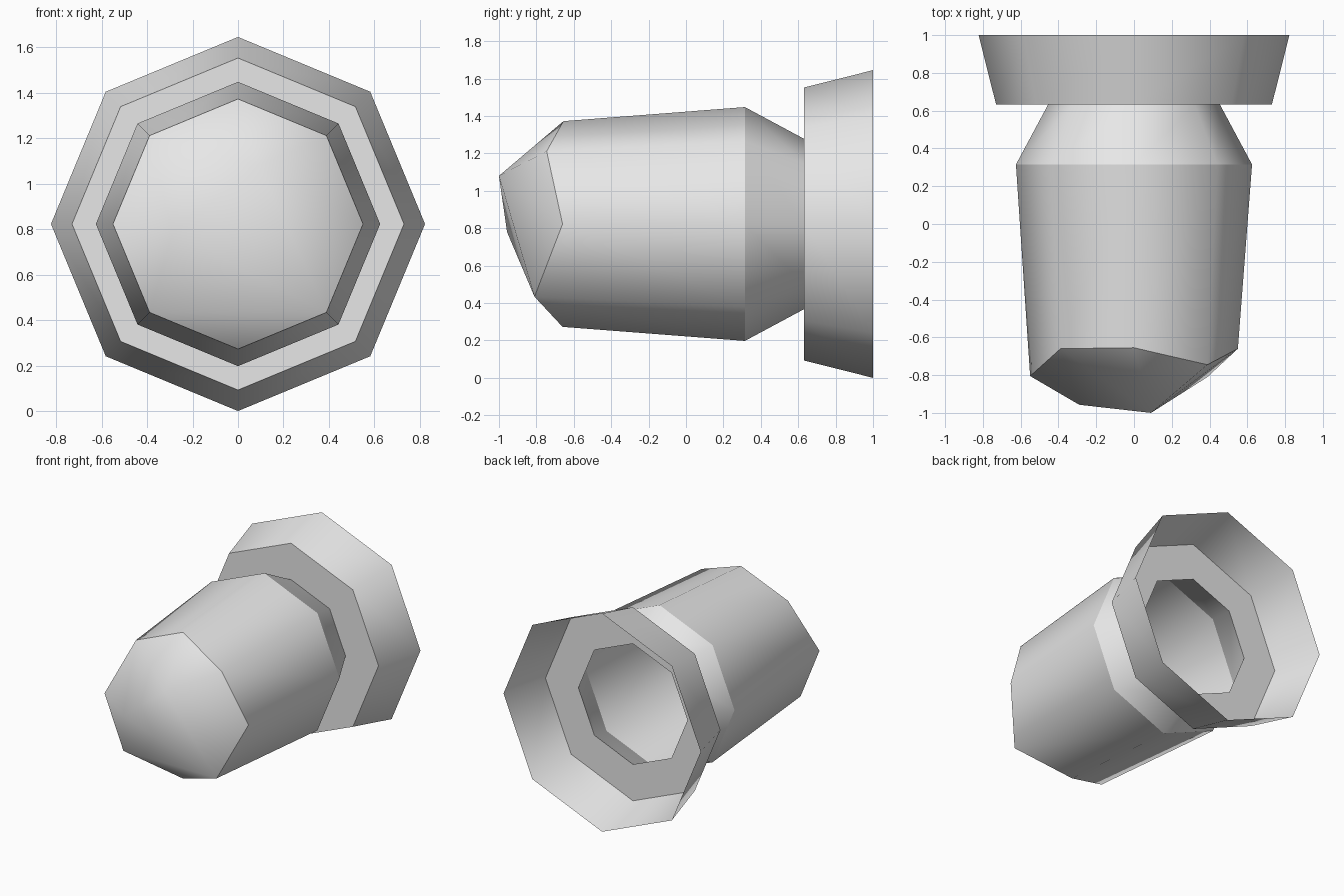
import bpy, bmesh, math

if "Cube" in bpy.data.objects:
    bpy.data.objects.remove(bpy.data.objects["Cube"])

CZ = 0.8225   # height of the long axis
N = 8         # sides

mat = bpy.data.materials.new("light grey")
mat.diffuse_color = (0.8, 0.8, 0.8, 1)
mat.use_nodes = True
mat.node_tree.nodes["Principled BSDF"].inputs["Base Color"].default_value = mat.diffuse_color


def ring(ys, r):
    """Octagon around the y axis, first corner on top, going towards +x."""
    if not isinstance(ys, (list, tuple)):
        ys = [ys] * N
    return [(r * math.sin(2 * math.pi * i / N), ys[i],
             CZ + r * math.cos(2 * math.pi * i / N)) for i in range(N)]


def make(name, points, faces, smooth=True, face_front=False):
    bm = bmesh.new()
    vs = [bm.verts.new(p) for p in points]
    for f in faces:
        face = bm.faces.new([vs[i] for i in f])
        face.smooth = smooth
        face.normal_update()
        if face_front and face.normal.y > 0:
            face.normal_flip()
    me = bpy.data.meshes.new(name)
    bm.to_mesh(me)
    bm.free()
    me.materials.append(mat)
    ob = bpy.data.objects.new(name, me)
    bpy.context.collection.objects.link(ob)
    return ob


def band(name, a, b, smooth=True):
    """Open strip between two rings; separate strips keep the rims crisp."""
    faces = [(i, (i + 1) % N, N + (i + 1) % N, N + i) for i in range(N)]
    return make(name, a + b, faces, smooth)


# uneven front rim: top, then clockwise seen from the front
rim_y = [-0.655, -0.745, -0.66, -0.81, -0.66, -0.81, -0.805, -0.66]
rim = ring(rim_y, 0.55)

# blunt faceted nose with two peaks
P, Q = 8, 9
nose_faces = [(P, 0, 1), (P, 1, 2), (P, 2, 3), (3, 4, 5), (Q, 3, 5),
              (P, 3, Q), (Q, 5, 6), (Q, 6, 7), (P, Q, 7), (P, 7, 0)]
make("nose", rim + [(0.09, -1.0, 1.08), (-0.29, -0.957, 0.78)],
     nose_faces, face_front=True)

# tapered body and shoulder
band("body", rim, ring(0.315, 0.625))
band("shoulder", ring(0.315, 0.625), ring(0.632, 0.455))

# open flared collar at the back
band("collar_face", ring(0.632, 0.455), ring(0.632, 0.73), smooth=False)
band("collar_wall", ring(0.632, 0.73), ring(1.0, 0.8225))
